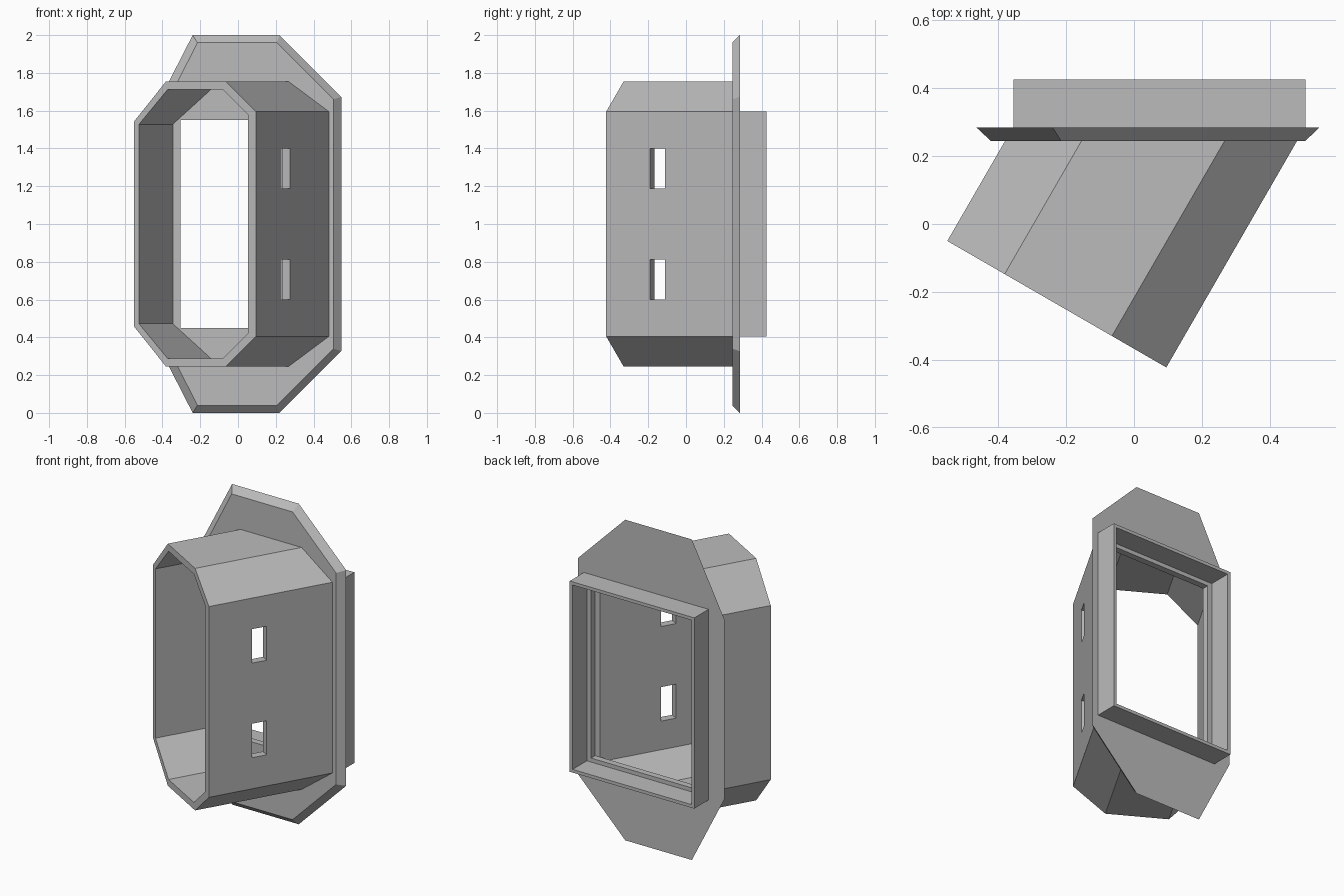
import bpy, bmesh, math
from mathutils import Matrix

if "Cube" in bpy.data.objects:
    bpy.data.objects.remove(bpy.data.objects["Cube"], do_unlink=True)

grey = bpy.data.materials.new("plain grey")
grey.use_nodes = True
grey.diffuse_color = (0.5, 0.5, 0.5, 1)
grey.node_tree.nodes["Principled BSDF"].inputs["Base Color"].default_value = (0.5, 0.5, 0.5, 1)

ANGLE = math.radians(30)
FLANGE_FRONT, FLANGE_BACK, FRAME_BACK = 0.245, 0.285, 0.425


def finish(name, bm):
    bmesh.ops.recalc_face_normals(bm, faces=bm.faces)
    mesh = bpy.data.meshes.new(name)
    bm.to_mesh(mesh)
    bm.free()
    mesh.materials.append(grey)
    obj = bpy.data.objects.new(name, mesh)
    bpy.context.collection.objects.link(obj)
    return obj


def loft(name, loops, closed):
    """Skin loops of equal length; closed joins the last loop to the first, else caps the ends."""
    bm = bmesh.new()
    rings = [[bm.verts.new(p) for p in loop] for loop in loops]
    pairs = list(zip(rings, rings[1:]))
    if closed:
        pairs.append((rings[-1], rings[0]))
    else:
        bm.faces.new(rings[0])
        bm.faces.new(rings[-1])
    for a, b in pairs:
        for i in range(len(a)):
            j = (i + 1) % len(a)
            bm.faces.new((a[i], a[j], b[j], b[i]))
    return finish(name, bm)


def mirrored(half):
    """Complete an upper half outline by mirroring it about mid height."""
    return half + [(x, 2 - z) for x, z in reversed(half)]


def at_depth(outline, y):
    return [(x, y, z) for x, z in outline]


def box(name, size, centre, turn=0):
    bm = bmesh.new()
    m = Matrix.Translation(centre) @ Matrix.Rotation(turn, 4, 'Z') @ Matrix.Diagonal((*size, 1))
    bmesh.ops.create_cube(bm, size=1, matrix=m)
    return finish(name, bm)


def cut(obj, cutter):
    cutter.hide_render = True
    mod = obj.modifiers.new("cut", 'BOOLEAN')
    mod.operation, mod.solver, mod.object = 'DIFFERENCE', 'EXACT', cutter
    bpy.context.view_layer.objects.active = obj
    bpy.ops.object.modifier_apply(modifier=mod.name)
    bpy.data.objects.remove(cutter, do_unlink=True)


# Slanted tube: square front end, back end trimmed to the flange plane
def front_end(outline):
    return [(-0.55 + u * math.cos(ANGLE), -0.05 - u * math.sin(ANGLE), z) for u, z in outline]


def back_end(outline):
    return [(x + (FLANGE_FRONT - y) * math.tan(ANGLE), FLANGE_FRONT, z)
            for x, y, z in front_end(outline)]


outer = mirrored([(0, 1.543), (0.195, 1.755), (0.56, 1.755), (0.745, 1.595)])
inner = mirrored([(0.03, 1.528), (0.205, 1.712), (0.543, 1.712), (0.695, 1.58)])
tube = loft("slanted_tube", [front_end(outer), back_end(outer), back_end(inner), front_end(inner)], True)

# Two slots through the longer side wall
for z in (0.705, 1.295):
    cut(tube, box("slot_cutter", (0.2, 0.092, 0.212), (0.251, -0.15, z), -ANGLE))

# Bevelled flange with a rectangular opening
flange_small = mirrored([(-0.422, 1.55), (-0.215, 1.96), (0.205, 1.96), (0.505, 1.66)])
flange_large = mirrored([(-0.465, 1.56), (-0.24, 2.0), (0.22, 2.0), (0.547, 1.673)])
flange = loft("flange", [at_depth(flange_small, FLANGE_FRONT), at_depth(flange_large, FLANGE_BACK)], False)
cut(flange, box("opening_cutter", (0.76, 0.3, 1.1), (0.075, 0.265, 1)))

# Thin rectangular frame behind the flange
frame_out = mirrored([(-0.355, 1.595), (0.505, 1.595)])
frame_in = mirrored([(-0.335, 1.575), (0.485, 1.575)])
loft("back_frame", [at_depth(frame_out, FLANGE_BACK), at_depth(frame_out, FRAME_BACK),
                    at_depth(frame_in, FRAME_BACK), at_depth(frame_in, FLANGE_BACK)], True)
